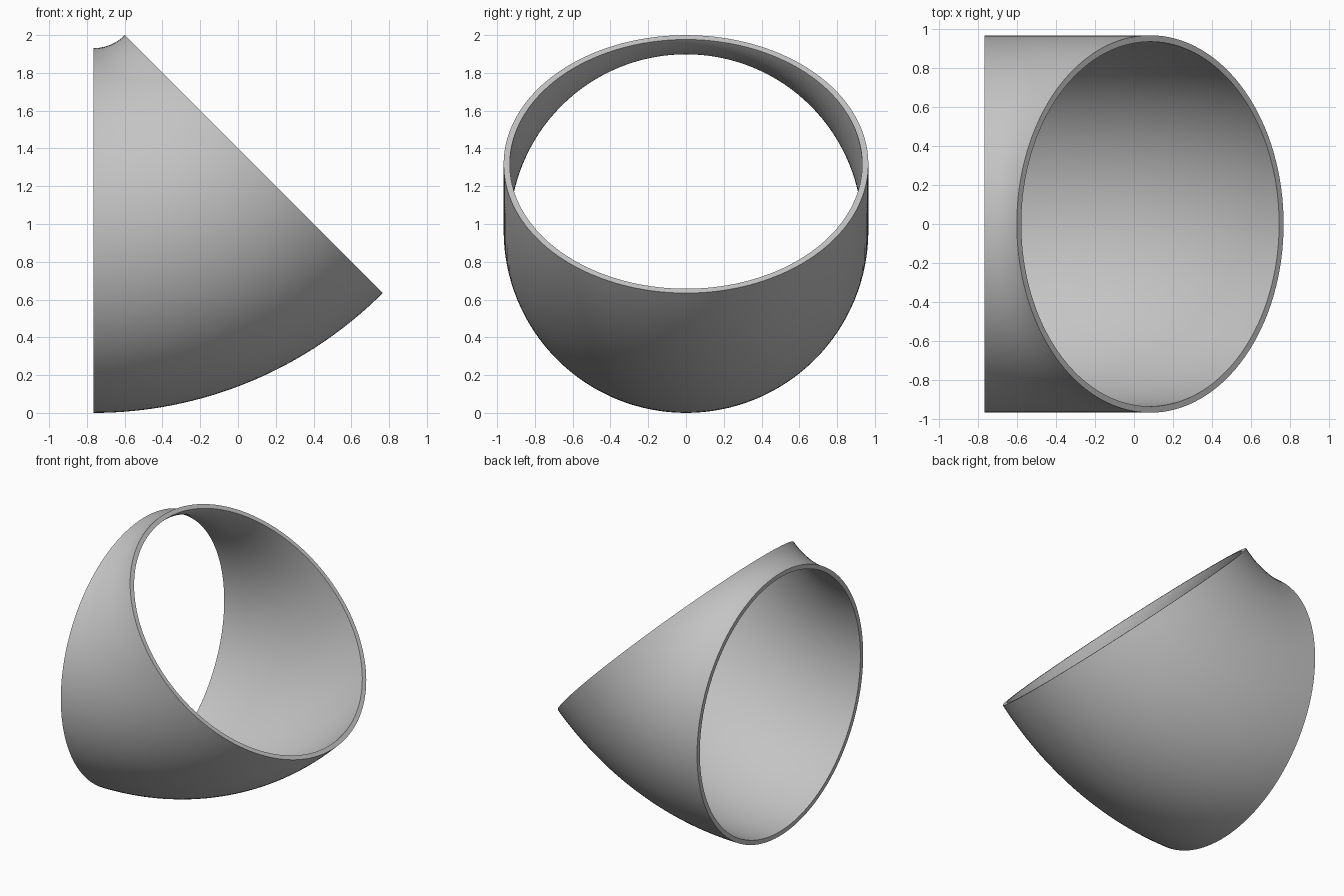
import bpy, bmesh
from math import radians, sin, cos, tau

cube = bpy.data.objects.get("Cube")
if cube:
    bpy.data.objects.remove(cube, do_unlink=True)

BEND = 1.2          # bend radius of the pipe centre line
OUTER = 0.9655      # outside radius of the pipe
INNER = 0.933       # inside radius of the pipe
SWEEP = radians(45)
SIDES, STEPS = 128, 32
LEFT_X = -(BEND + OUTER) * sin(SWEEP) / 2
PIVOT_Z = BEND + OUTER


def ring(bm, radius, angle):
    """Circle of the pipe section, swung around the bend pivot."""
    verts = []
    for i in range(SIDES):
        a = tau * i / SIDES
        reach = BEND + radius * cos(a)
        verts.append(bm.verts.new((LEFT_X + reach * sin(angle),
                                   radius * sin(a),
                                   PIVOT_Z - reach * cos(angle))))
    return verts


def join(bm, a, b, smooth):
    for i in range(SIDES):
        j = (i + 1) % SIDES
        bm.faces.new((a[i], a[j], b[j], b[i])).smooth = smooth


# Material
grey = bpy.data.materials.new("plain grey")
grey.use_nodes = True
colour = (0.55, 0.55, 0.55, 1)
grey.diffuse_color = colour
grey.node_tree.nodes["Principled BSDF"].inputs["Base Color"].default_value = colour

# Outer and inner walls of the bend, closed by a flat rim at each end
bm = bmesh.new()
walls = [[ring(bm, r, SWEEP * s / STEPS) for s in range(STEPS + 1)]
         for r in (OUTER, INNER)]
for wall in walls:
    for a, b in zip(wall, wall[1:]):
        join(bm, a, b, True)
for end in (0, -1):
    join(bm, walls[0][end], walls[1][end], False)
bmesh.ops.recalc_face_normals(bm, faces=bm.faces[:])

mesh = bpy.data.meshes.new("pipe_elbow")
bm.to_mesh(mesh)
bm.free()
mesh.materials.append(grey)
elbow = bpy.data.objects.new("pipe_elbow", mesh)
bpy.context.collection.objects.link(elbow)

# Crisp rims, smooth walls
bpy.context.view_layer.objects.active = elbow
elbow.select_set(True)
bpy.ops.object.shade_smooth_by_angle(angle=radians(30))
